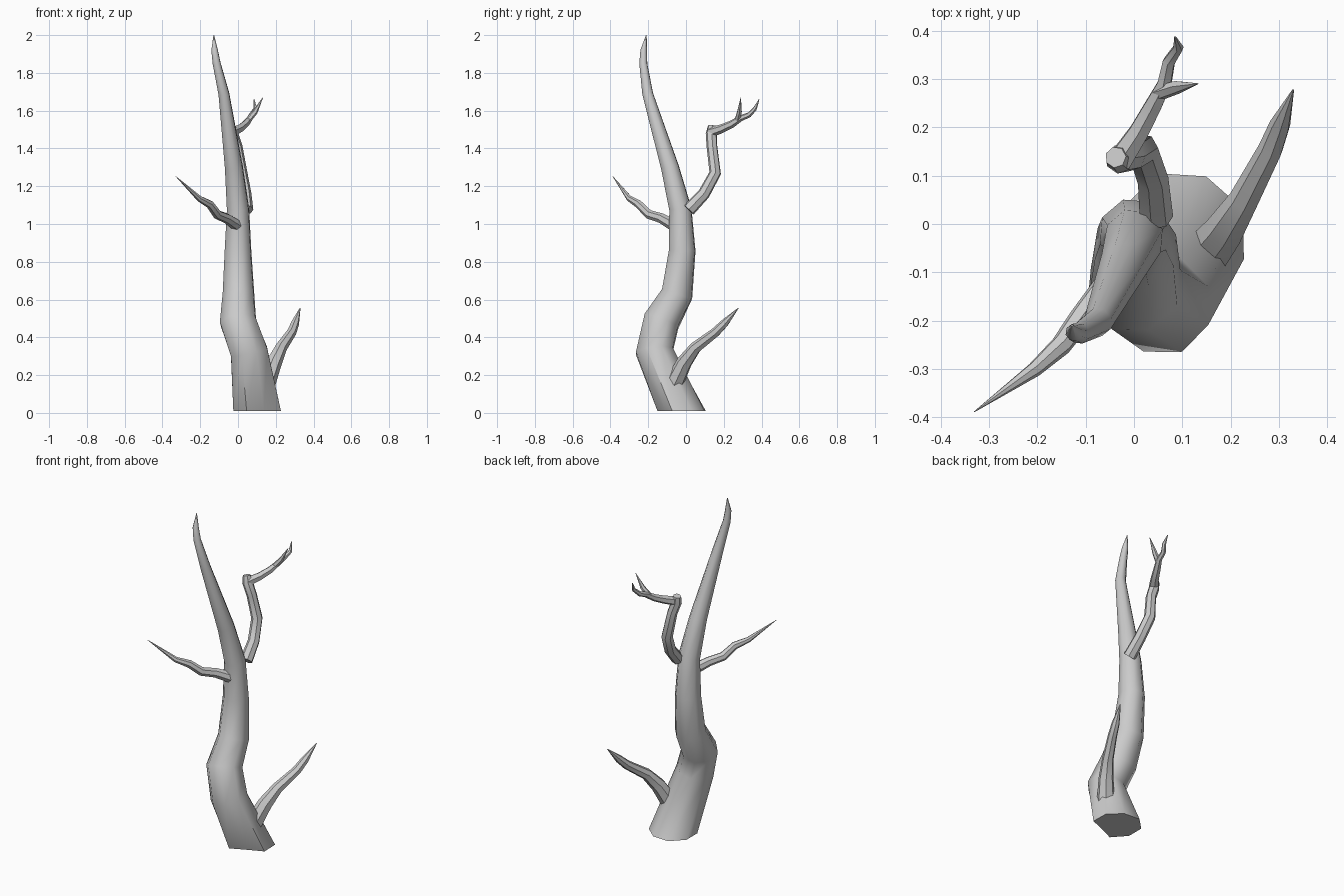
import bpy, bmesh, math
from mathutils import Vector


def limb(name, path, sides=7, start_dir=None, flare=None, turn=0.0):
    """Lofted tube along (x, y, z, radius) points; rings follow the bends."""
    pts = [Vector(p[:3]) for p in path]
    bm = bmesh.new()
    rings = []
    last_dir = Vector((0, 0, 1))
    u = Vector((1, 0, 0))
    for i, p in enumerate(pts):
        a = (p - pts[i - 1]).normalized() if i else None
        b = (pts[i + 1] - p).normalized() if i < len(pts) - 1 else None
        d = ((a or b) + (b or a)).normalized()
        if i == 0 and start_dir:
            d = Vector(start_dir).normalized()
        u = last_dir.rotation_difference(d) @ u
        u = (u - d * u.dot(d)).normalized()
        v = d.cross(u)
        last_dir = d
        ring = []
        for k in range(sides):
            ang = math.tau * k / sides + turn
            r = path[i][3]
            if flare and i < len(flare):
                r *= flare[i][k]
            ring.append(bm.verts.new(p + r * (u * math.cos(ang) + v * math.sin(ang))))
        rings.append(ring)
    for lo, hi in zip(rings, rings[1:]):
        for k in range(sides):
            n = (k + 1) % sides
            bm.faces.new((lo[k], lo[n], hi[n], hi[k]))
    bm.faces.new(rings[0][::-1])
    bm.faces.new(rings[-1])
    bmesh.ops.recalc_face_normals(bm, faces=bm.faces)
    mesh = bpy.data.meshes.new(name)
    bm.to_mesh(mesh)
    bm.free()
    ob = bpy.data.objects.new(name, mesh)
    bpy.context.collection.objects.link(ob)
    bpy.ops.object.select_all(action='DESELECT')
    ob.select_set(True)
    bpy.context.view_layer.objects.active = ob
    bpy.ops.object.shade_smooth_by_angle(angle=math.radians(50))
    return ob


# Trunk, with a root dent at the front right of the base
limb("trunk", [
    (0.10, -0.02, 0.01, 0.135),
    (0.058, -0.167, 0.325, 0.106),
    (0.0, -0.13, 0.485, 0.102),
    (0.003, -0.047, 0.63, 0.088),
    (0.0, -0.02, 0.86, 0.074),
    (0.0, -0.03, 1.08, 0.062),
    (-0.022, -0.085, 1.30, 0.050),
    (-0.075, -0.203, 1.69, 0.030),
    (-0.113, -0.226, 1.85, 0.022),
    (-0.124, -0.224, 1.92, 0.018),
    (-0.128, -0.21, 2.0, 0.002),
], sides=8, start_dir=(0, 0, 1), turn=math.pi / 8,
    flare=[(1, 0.95, 1, 1, 1, 1.05, 0.72, 1.02)])

# Low branch on the right
limb("low_branch", [
    (0.15, -0.06, 0.16, 0.050),
    (0.19, -0.01, 0.265, 0.042),
    (0.228, 0.05, 0.345, 0.032),
    (0.283, 0.155, 0.425, 0.026),
    (0.302, 0.205, 0.475, 0.022),
    (0.329, 0.277, 0.555, 0.002),
])

# Middle branch reaching front left
limb("middle_branch", [
    (0.0, -0.06, 0.99, 0.032),
    (-0.06, -0.13, 1.03, 0.027),
    (-0.11, -0.195, 1.05, 0.025),
    (-0.15, -0.25, 1.105, 0.022),
    (-0.205, -0.30, 1.135, 0.016),
    (-0.33, -0.388, 1.253, 0.001),
])

# High crooked branch at the back, ending in a blunt stub
limb("high_branch", [
    (0.045, 0.015, 1.075, 0.036),
    (0.038, 0.095, 1.16, 0.033),
    (0.018, 0.155, 1.27, 0.032),
    (-0.005, 0.138, 1.41, 0.029),
    (-0.03, 0.134, 1.48, 0.030),
    (-0.038, 0.138, 1.52, 0.022),
])

# Side shoot from the stub and its two twigs
limb("side_shoot", [
    (-0.03, 0.13, 1.485, 0.028),
    (0.01, 0.19, 1.505, 0.023),
    (0.04, 0.245, 1.53, 0.020),
    (0.063, 0.29, 1.56, 0.016),
    (0.072, 0.335, 1.578, 0.014),
    (0.092, 0.365, 1.61, 0.011),
    (0.085, 0.387, 1.66, 0.002),
], sides=6)
limb("twig", [
    (0.05, 0.27, 1.545, 0.016),
    (0.09, 0.283, 1.592, 0.014),
    (0.132, 0.29, 1.67, 0.001),
], sides=6)
